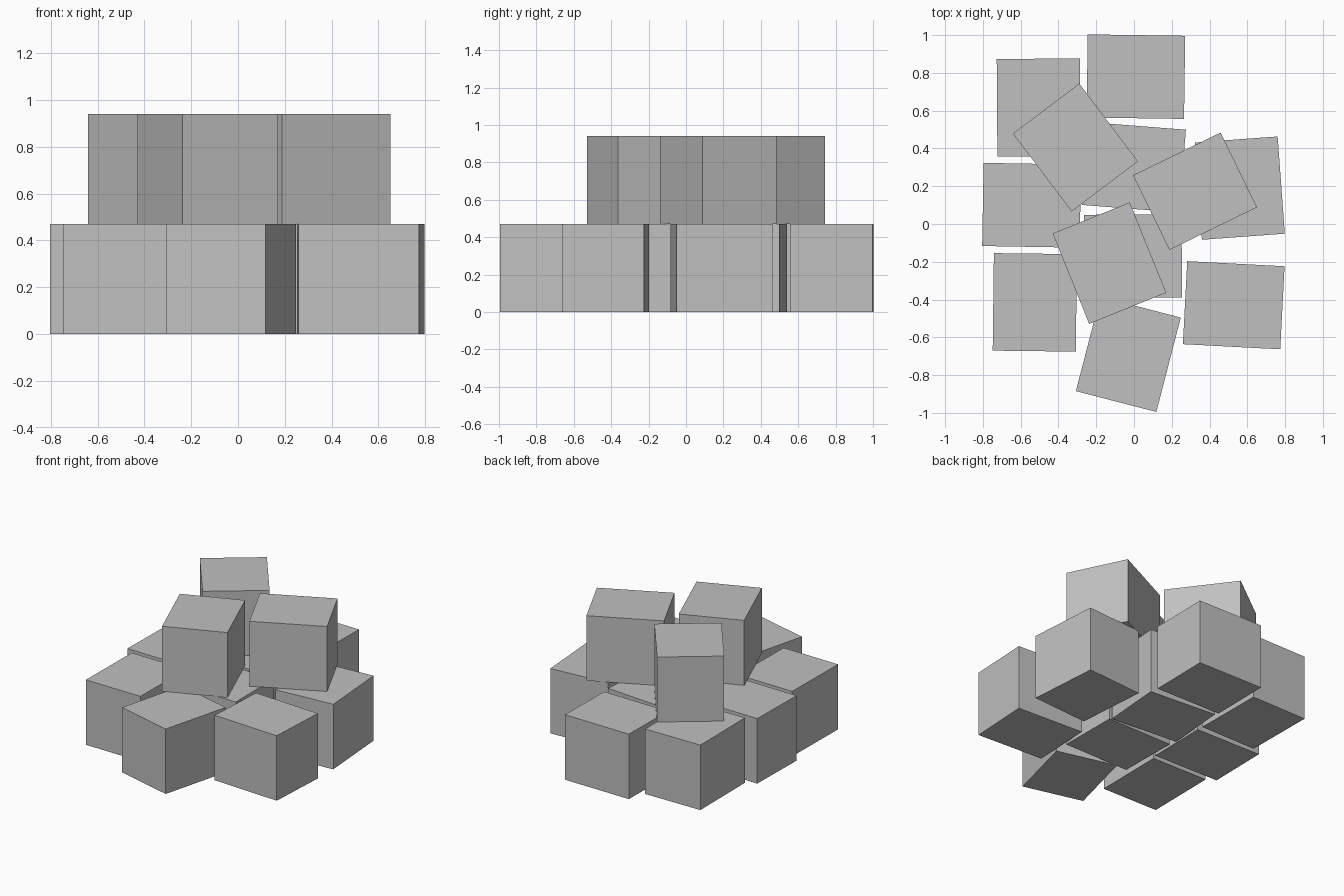
import bpy
import bmesh
from math import radians
from mathutils import Matrix

cube = bpy.data.objects.get("Cube")
if cube:
    bpy.data.objects.remove(cube, do_unlink=True)

# Single flat grey for every box
GREY = (0.53, 0.53, 0.53, 1)
grey = bpy.data.materials.new("plain_grey")
grey.use_nodes = True
grey.diffuse_color = GREY
grey.node_tree.nodes["Principled BSDF"].inputs["Base Color"].default_value = GREY

LENGTH, WIDTH, HEIGHT = 0.516, 0.44, 0.47

# One shared box mesh, long side on x, resting on its base
mesh = bpy.data.meshes.new("box")
bm = bmesh.new()
bmesh.ops.create_cube(bm, size=1)
bmesh.ops.scale(bm, vec=(LENGTH, WIDTH, HEIGHT), verts=bm.verts)
bmesh.ops.translate(bm, vec=(0, 0, HEIGHT / 2), verts=bm.verts)
bm.to_mesh(mesh)
bm.free()
mesh.materials.append(grey)


def place_box(name, x, y, turn, layer):
    box = bpy.data.objects.new(name, mesh)
    box.matrix_world = (Matrix.Translation((x, y, layer * HEIGHT))
                        @ Matrix.Rotation(radians(turn), 4, "Z"))
    bpy.context.collection.objects.link(box)


# Name, x, y, turn in degrees
LOWER = [
    ("back_box", 0.01, 0.78, -0.8),
    ("back_right_box", -0.505, 0.617, 90.4),
    ("right_box", -0.542, 0.099, -1),
    ("front_right_box", -0.525, -0.415, 89.3),
    ("front_box", -0.03, -0.69, 75.5),
    ("front_left_box", 0.528, -0.43, -3),
    ("left_box", 0.56, 0.19, 94.2),
    ("inner_back_box", 0, 0.3, -4.5),
    ("inner_front_box", -0.005, -0.17, 0.3),
]
UPPER = [
    ("top_right_box", -0.31, 0.405, -53),
    ("top_left_box", 0.323, 0.173, 26),
    ("top_front_box", -0.13, -0.207, -68),
]

for layer, boxes in enumerate((LOWER, UPPER)):
    for name, x, y, turn in boxes:
        place_box(name, x, y, turn, layer)
